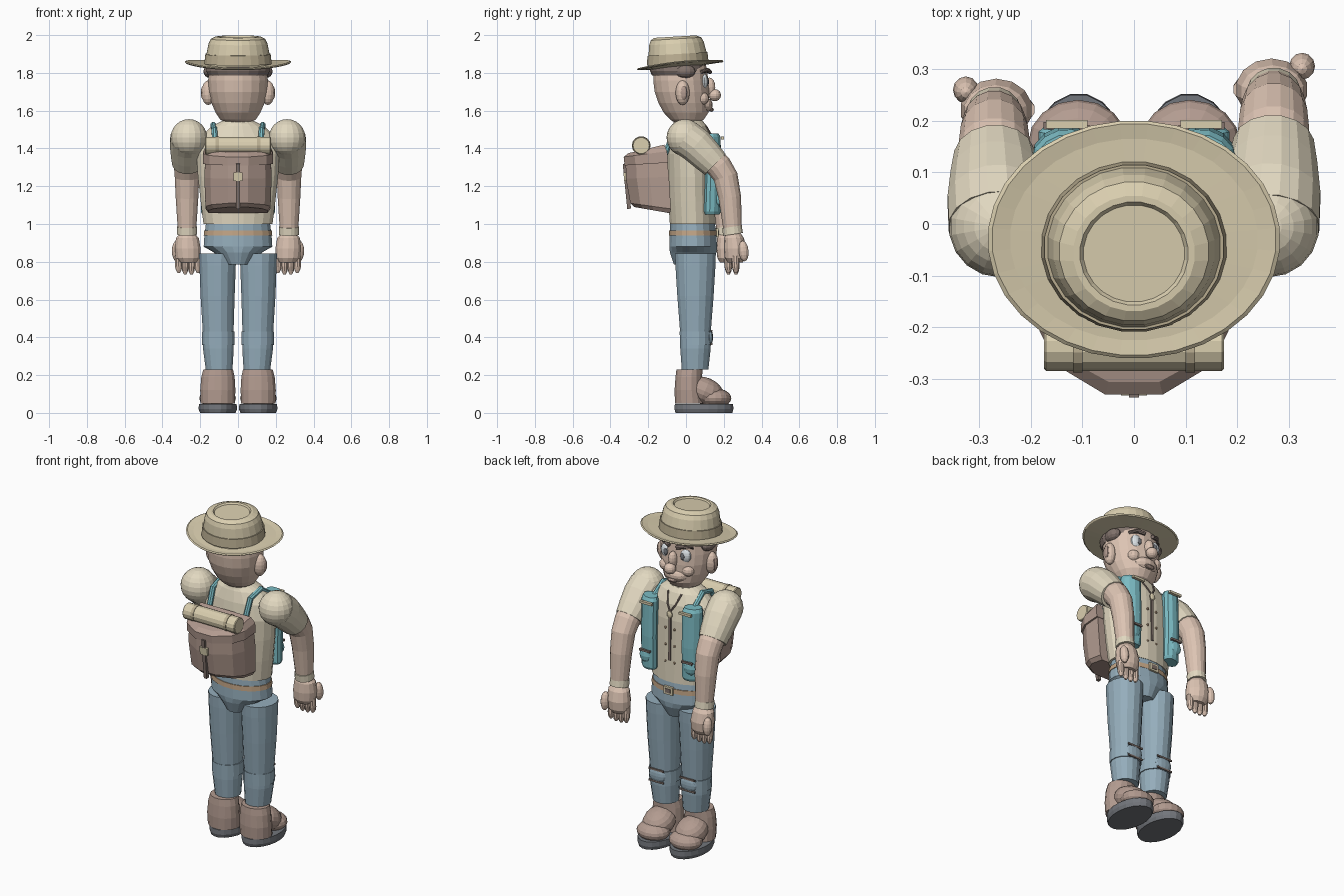
import bpy, bmesh, math
from mathutils import Vector, Matrix

def mat(name, r, g, b):
    m = bpy.data.materials.new(name)
    m.diffuse_color = (r, g, b, 1)
    return m

SKIN = mat("skin", .72, .55, .45)
SHIRT = mat("shirt_cloth", .76, .69, .53)
STRAW = mat("straw", .70, .62, .43)
DENIM = mat("denim", .30, .42, .50)
TEAL = mat("teal_cloth", .20, .50, .55)
BROWN = mat("brown_leather", .45, .33, .28)
DARK = mat("dark_brown", .22, .17, .15)
SOLE = mat("rubber", .17, .18, .20)
BAND = mat("hat_band_cloth", .50, .43, .29)
WHITE = mat("eye_white", .75, .80, .83)
TAN = mat("tan_leather", .55, .38, .24)

def finish(name, bm, m):
    bmesh.ops.recalc_face_normals(bm, faces=bm.faces)
    me = bpy.data.meshes.new(name)
    bm.to_mesh(me)
    bm.free()
    me.materials.append(m)
    ob = bpy.data.objects.new(name, me)
    bpy.context.collection.objects.link(ob)
    return ob

def skin(name, rings, m):
    """Bridge rings of points into a closed skin with end caps."""
    bm = bmesh.new()
    rs = [[bm.verts.new(p) for p in r] for r in rings]
    n = len(rs[0])
    for a, b in zip(rs, rs[1:]):
        for i in range(n):
            j = (i + 1) % n
            bm.faces.new((a[i], a[j], b[j], b[i]))
    bm.faces.new(rs[0])
    bm.faces.new(rs[-1])
    return finish(name, bm, m)

def ellipse(cx, cy, rx, ry, n):
    for i in range(n):
        a = 2 * math.pi * (i + .5) / n
        yield cx + rx * math.cos(a), cy + ry * math.sin(a)

def loft(name, secs, m, n=16, slope=0):
    """Stacked ellipses (cx, cy, z, rx, ry)."""
    return skin(name, [[(x, y, z + slope * (y - cy)) for x, y in ellipse(cx, cy, rx, ry, n)]
                       for cx, cy, z, rx, ry in secs], m)

def tube(name, pts, m, n=14):
    """Round tube through (x, y, z, radius) points."""
    ps, rings = [Vector(p[:3]) for p in pts], []
    for i, p in enumerate(ps):
        t = (ps[min(i + 1, len(ps) - 1)] - ps[max(i - 1, 0)]).normalized()
        u = Vector((1, 0, 0)) if abs(t.x) < .8 else Vector((0, 0, 1))
        u = (u - t * u.dot(t)).normalized()
        v = t.cross(u)
        rings.append([p + u * a + v * b for a, b in ellipse(0, 0, pts[i][3], pts[i][3], n)])
    return skin(name, rings, m)

def ball(name, loc, r, m, seg=14, rot=0):
    bm = bmesh.new()
    M = Matrix.Translation(loc) @ Matrix.Rotation(rot, 4, 'X') @ Matrix.Diagonal((*r, 1))
    bmesh.ops.create_uvsphere(bm, u_segments=seg, v_segments=seg * 2 // 3, radius=1, matrix=M)
    return finish(name, bm, m)

def box(name, loc, size, m, rot=0):
    bm = bmesh.new()
    M = Matrix.Translation(loc) @ Matrix.Rotation(rot, 4, 'X') @ Matrix.Diagonal((*size, 1))
    bmesh.ops.create_cube(bm, size=1, matrix=M)
    return finish(name, bm, m)

# Torso, collar and neck
loft("shirt", [(0, .035, 1.0, .185, .122), (0, .03, 1.12, .20, .125), (0, .027, 1.25, .215, .125),
               (0, .025, 1.37, .222, .125), (0, .025, 1.46, .20, .112), (0, .02, 1.52, .14, .09),
               (0, .015, 1.545, .085, .075)], SHIRT, 20)
loft("collar", [(0, .015, 1.53, .095, .085), (0, .01, 1.555, .078, .072)], SHIRT, 16)
loft("neck", [(0, .01, 1.5, .07, .062), (0, 0, 1.6, .07, .062)], SKIN)
box("shirt_placket", (0, .152, 1.27), (.014, .012, .28), DARK, .01)
for i in range(3):
    for s in (-1, 1):
        ball("shirt_button", (.03 * s, .152, 1.12 + .1 * i), (.007, .007, .007), TAN, 8)
for s in (-1, 1):
    tube("necklace_cord", [(.045 * s, .105, 1.52, .005), (.025 * s, .14, 1.46, .005), (0, .152, 1.42, .005)], DARK, 6)
ball("pendant", (0, .155, 1.405), (.018, .01, .022), STRAW, 10)

# Hips, belt and buckle
loft("trouser_hips", [(0, .035, .785, .07, .10), (0, .038, .85, .13, .125), (0, .038, .88, .184, .128),
                      (0, .037, .94, .18, .125), (0, .035, 1.0, .172, .12)], DENIM, 20)
loft("belt", [(0, .036, .938, .184, .128), (0, .036, .966, .181, .127)], TAN, 20)
box("belt_buckle", (0, .166, .953), (.06, .014, .046), STRAW)
box("buckle_centre", (0, .171, .953), (.036, .01, .024), DARK)

# Vest panels with pockets and straps
for s in (-1, 1):
    rings = []
    for z, k, dy in ((1.05, .85, 0), (1.065, 1, 0), (1.25, 1, .005), (1.46, 1, -.002), (1.48, .85, -.006)):
        R = Matrix.Rotation(-s * .45, 2)
        rings.append([(s * .142 + p.x, .14 + dy + p.y, z) for p in
                      (R @ Vector(q) for q in ellipse(0, 0, .058 * k, .042 * k, 12))])
    skin("vest_panel", rings, TEAL)
    ball("vest_pocket", (.145 * s, .17, 1.13), (.042, .026, .045), TEAL, 10)
    box("pocket_strap", (.14 * s, .19, 1.165), (.07, .014, .012), DARK)
    box("vest_strap", (.13 * s, .193, 1.455), (.08, .016, .014), STRAW)

# Arms: sleeve, forearm, wristband, hand
for s, k in ((1, 1), (-1, .85)):
    ball("shoulder", (.26 * s, -.005, 1.457), (.098, .098, .098), SHIRT, 18)
    tube("sleeve", [(.262 * s, .0, 1.455, .098), (.266 * s, .055 * k, 1.415, .096),
                    (.268 * s, .11 * k, 1.36, .088), (.27 * s, .155 * k, 1.315, .079)], SHIRT, 16)
    tube("forearm", [(.268 * s, .12 * k, 1.355, .07), (.27 * s, .175 * k, 1.305, .07), (.27 * s, .21 * k, 1.25, .066),
                     (.27 * s, .232 * k, 1.14, .061), (.27 * s, .248 * k, .96, .049)], SKIN, 16)
    tube("wristband", [(.27 * s, .243 * k, .985, .053), (.27 * s, .249 * k, .945, .054)], SHIRT, 16)
    loft("palm", [(.268 * s, .25 * k, .95, .04, .04), (.268 * s, .255 * k, .925, .062, .052),
                  (.266 * s, .26 * k, .87, .07, .06), (.264 * s, .26 * k, .82, .066, .055),
                  (.262 * s, .26 * k, .795, .045, .04)], SKIN, 14)
    for i in range(4):
        x = .212 + .034 * i
        tip = .735 + .007 * abs(i - 1.5)
        tube("finger", [(x * s, .26 * k, .83, .021), (x * s, .263 * k, .775, .02),
                        (x * s, .265 * k, tip + .012, .016), (x * s, .264 * k, tip - .005, .007)], SKIN, 10)
    ball("thumb", (.325 * s, .305 * k, .857), (.025, .026, .055), SKIN, 12, .1)

# Legs, knee pads and boots
for s in (-1, 1):
    loft("trouser_leg", [(.1 * s, .048, .23, .072, .072), (.104 * s, .05, .34, .083, .082),
                         (.105 * s, .05, .43, .083, .083), (.108 * s, .05, .62, .092, .098),
                         (.108 * s, .05, .78, .098, .108), (.108 * s, .05, .845, .1, .11)], DENIM, 16)
    loft("knee_band", [(.104 * s, .052, .36, .088, .086), (.104 * s, .052, .43, .087, .087)], DENIM, 16)
    ball("knee_pad", (.104 * s, .125, .4), (.055, .018, .045), DENIM, 12)
    for z in (.365, .435):
        box("knee_strap", (.104 * s, .135, z), (.1, .008, .01), DARK)
    loft("boot_shaft", [(.107 * s, .02, .05, .092, .08), (.107 * s, .015, .12, .095, .077),
                        (.106 * s, .015, .19, .09, .072), (.105 * s, .018, .23, .08, .07)], BROWN, 16)
    ball("boot_instep", (.108 * s, .1, .115), (.09, .105, .072), BROWN, 16, -.4)
    ball("boot_toe", (.108 * s, .155, .078), (.097, .085, .052), BROWN, 16)
    loft("boot_sole", [(.107 * s, .095, .0, .095, .152), (.107 * s, .095, .02, .103, .158),
                       (.107 * s, .095, .048, .101, .156)], SOLE, 20)
    for y in (.02, .17):
        ball("sole_tread", (.107 * s, y, .004), (.05, .045, .004), BROWN, 12)

# Head, ears and face
loft("head", [(0, .0, 1.53, .055, .05), (0, .005, 1.553, .095, .09), (0, .0, 1.59, .12, .12),
              (0, -.012, 1.64, .142, .135), (0, -.022, 1.70, .156, .146), (0, -.028, 1.76, .16, .147),
              (0, -.03, 1.82, .156, .144), (0, -.03, 1.86, .14, .13)], SKIN, 20)
ball("nose_bridge", (0, .125, 1.725), (.026, .03, .05), SKIN, 12)
ball("nose_tip", (0, .152, 1.682), (.034, .033, .032), SKIN, 14)
ball("muzzle", (0, .092, 1.63), (.075, .05, .042), SKIN, 14)
ball("lower_lip", (0, .133, 1.605), (.034, .014, .011), BROWN, 10)
for s in (-1, 1):
    ball("cheek", (.075 * s, .085, 1.665), (.036, .036, .034), SKIN, 12)
    ball("eye", (.062 * s, .094, 1.755), (.036, .022, .042), WHITE, 14)
    ball("pupil", (.056 * s, .114, 1.753), (.014, .008, .02), SOLE, 10)
    tube("eyebrow", [(.025 * s, .128, 1.805, .011), (.065 * s, .112, 1.815, .013), (.105 * s, .08, 1.805, .009)], DARK, 8)
    ball("ear", (.158 * s, -.018, 1.695), (.036, .037, .065), SKIN, 14)
    ball("inner_ear", (.185 * s, -.012, 1.695), (.012, .02, .038), BROWN, 10)
    ball("hair_tuft", (.145 * s, -.005, 1.808), (.038, .055, .036), DARK, 12)
loft("hair_back", [(0, -.04, 1.785, .158, .14), (0, -.042, 1.81, .17, .148), (0, -.042, 1.845, .165, .148)], DARK, 18)

# Hat: sloping brim, crown, band, dented top
def brim(rx, ry, dz):
    return [(x, y, 1.838 + dz + .095 * (y + .03) + .22 * x * x) for x, y in ellipse(0, -.03, rx, ry, 32)]
skin("hat_brim", [brim(.15, .13, .006), brim(.24, .195, .004), brim(.275, .224, .008), brim(.283, .23, .003),
                  brim(.275, .224, -.003), brim(.15, .13, -.008)], STRAW)
loft("hat_crown", [(0, -.042, 1.84, .172, .158), (0, -.045, 1.90, .168, .155), (0, -.05, 1.955, .157, .146),
                   (0, -.053, 1.98, .145, .135), (0, -.057, 1.992, .118, .112), (0, -.057, 1.992, .105, .1),
                   (0, -.057, 1.983, .098, .094)], STRAW, 24, .06)
loft("hat_band", [(0, -.044, 1.848, .18, .165), (0, -.045, 1.9, .174, .16)], BAND, 24, .06)

# Backpack: D-shaped sections (front y, depth, front z, back z, half width)
PLAN = ((-1, 0), (-1, .45), (-.82, .75), (-.3, 1), (.3, 1), (.82, .75), (1, .45), (1, 0))
def pack(name, secs, m):
    return skin(name, [[(hw * px, yf - d * pd, zf + (zb - zf) * pd) for px, pd in PLAN]
                       for yf, d, zf, zb, hw in secs], m)
pack("backpack_body", [(-.085, .19, 1.057, 1.09, .155), (-.08, .215, 1.08, 1.11, .172),
                       (-.09, .228, 1.25, 1.24, .178), (-.105, .215, 1.40, 1.355, .172)], BROWN)
pack("backpack_flap", [(-.095, .23, 1.325, 1.31, .185), (-.1, .23, 1.385, 1.355, .184),
                       (-.115, .19, 1.42, 1.375, .165)], BROWN)
box("pack_strap", (0, -.313, 1.2), (.02, .02, .24), DARK, .1)
box("pack_buckle", (0, -.322, 1.25), (.05, .014, .045), STRAW, .1)
tube("bedroll", [(-.174, -.237, 1.415, .043), (-.17, -.237, 1.415, .047), (.17, -.237, 1.415, .047),
                 (.174, -.237, 1.415, .043)], STRAW, 14)
for s in (-1, 1):
    tube("bedroll_tie", [(.1 * s, -.237, 1.415, .05), (.118 * s, -.237, 1.415, .05)], BAND, 14)
    tube("shoulder_strap", [(.12 * s, -.11, 1.37, .016), (.125 * s, -.06, 1.5, .016),
                            (.13 * s, .03, 1.525, .016), (.135 * s, .12, 1.46, .016)], TEAL, 8)
